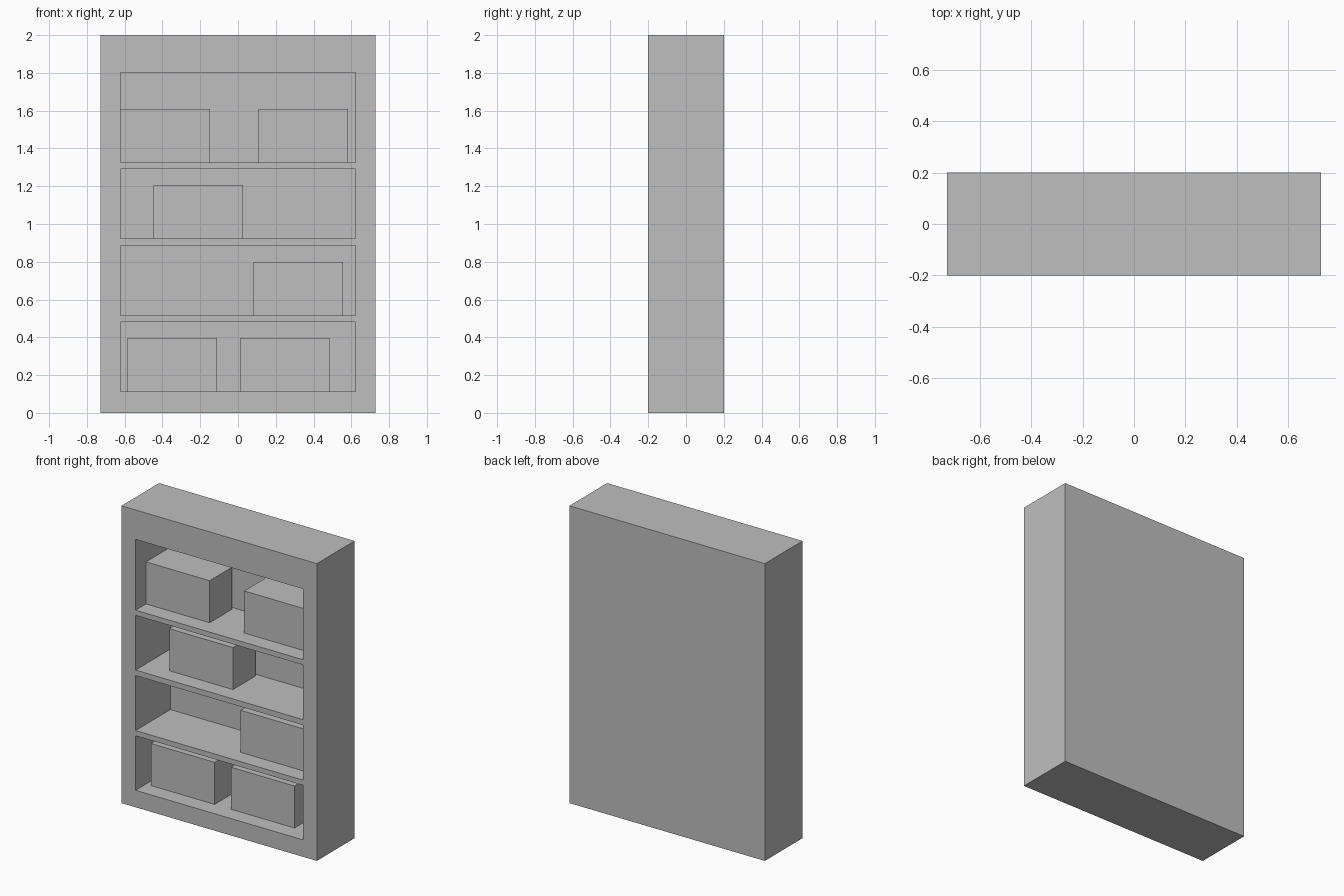
import bpy
import bmesh

cube = bpy.data.objects.get("Cube")
if cube:
    bpy.data.objects.remove(cube, do_unlink=True)

# One plain grey for everything
GREY = (0.52, 0.52, 0.52, 1.0)
grey = bpy.data.materials.new("plain grey")
grey.use_nodes = True
grey.diffuse_color = GREY
for node in grey.node_tree.nodes:
    if node.type == "BSDF_PRINCIPLED":
        node.inputs["Base Color"].default_value = GREY

HALF_W, HALF_D, HEIGHT = 0.727, 0.2, 2.0
INNER_W = 0.622
BACK_Y = 0.17
# Floor and ceiling of each compartment, from the bottom up
BAYS = [(0.114, 0.481), (0.516, 0.886), (0.923, 1.291), (1.326, 1.802)]


def add_object(name, bm):
    bmesh.ops.recalc_face_normals(bm, faces=bm.faces[:])
    mesh = bpy.data.meshes.new(name)
    bm.to_mesh(mesh)
    bm.free()
    mesh.materials.append(grey)
    obj = bpy.data.objects.new(name, mesh)
    bpy.context.collection.objects.link(obj)
    return obj


def make_cabinet():
    """Solid block whose front grid cells are pushed in to form the bays."""
    xs = [-HALF_W, -INNER_W, INNER_W, HALF_W]
    zs = [0.0] + [z for bay in BAYS for z in bay] + [HEIGHT]
    bm = bmesh.new()
    grid = [[bm.verts.new((x, -HALF_D, z)) for x in xs] for z in zs]
    openings = []
    for row in range(len(zs) - 1):
        for col in range(len(xs) - 1):
            face = bm.faces.new((grid[row][col], grid[row][col + 1],
                                 grid[row + 1][col + 1], grid[row + 1][col]))
            if col == 1 and row % 2 == 1:
                openings.append(face)

    # Outer sides, top and bottom, then the closed back
    rim = [e for e in bm.edges if e.is_boundary]
    new = bmesh.ops.extrude_edge_only(bm, edges=rim)["geom"]
    for v in new:
        if isinstance(v, bmesh.types.BMVert):
            v.co.y = HALF_D
    bmesh.ops.contextual_create(bm, geom=[e for e in bm.edges if e.is_boundary])

    # Compartments
    for face in openings:
        pushed = bmesh.ops.extrude_discrete_faces(bm, faces=[face])["faces"][0]
        for v in pushed.verts:
            v.co.y = BACK_Y
    return add_object("bookcase_frame", bm)


def make_box(name, left, floor):
    """Storage box standing on a compartment floor."""
    size = (0.473, 0.24, 0.283)
    bm = bmesh.new()
    bmesh.ops.create_cube(bm, size=1.0)
    bmesh.ops.scale(bm, vec=size, verts=bm.verts)
    bmesh.ops.translate(bm, verts=bm.verts,
                        vec=(left + size[0] / 2, 0.03, floor + size[2] / 2))
    return add_object(name, bm)


make_cabinet()

# Left edges of the boxes in each compartment, from the bottom up
box_lefts = [(-0.584, 0.011), (0.083,), (-0.447,), (-0.621, 0.109)]
for level, ((floor, ceiling), lefts) in enumerate(zip(BAYS, box_lefts), 1):
    for number, left in enumerate(lefts, 1):
        make_box(f"storage_box_{level}_{number}", left, floor)
